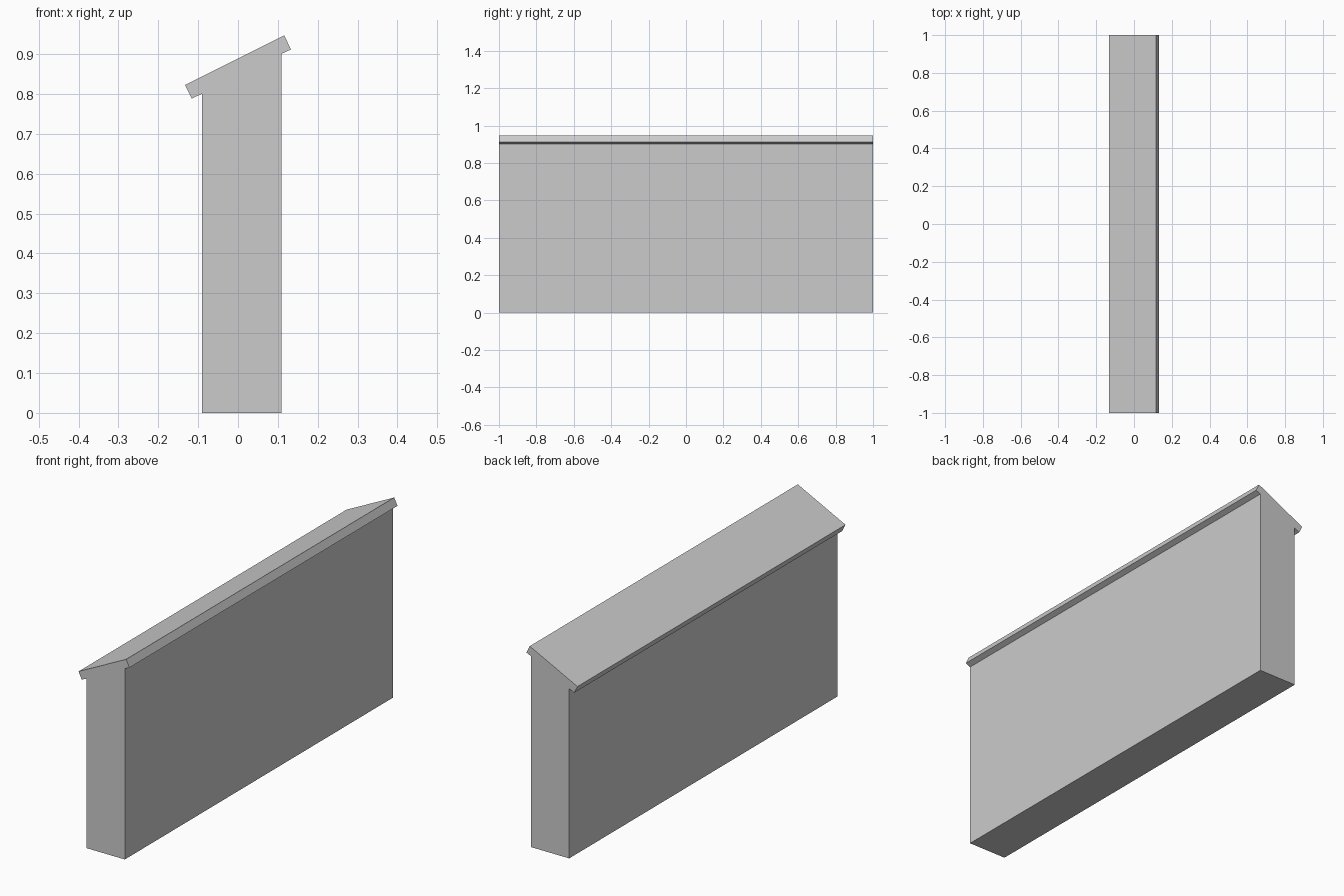
import bpy
import bmesh

cube = bpy.data.objects.get("Cube")
if cube:
    bpy.data.objects.remove(cube, do_unlink=True)

# One plain grey for the whole wall
grey = bpy.data.materials.new("plain_grey")
grey.use_nodes = True
colour = (0.6, 0.6, 0.6, 1)
grey.diffuse_color = colour
grey.node_tree.nodes["Principled BSDF"].inputs["Base Color"].default_value = colour


def extrude_profile(name, profile, length):
    """Sweep an x-z outline along y, centred on the origin."""
    bm = bmesh.new()
    face = bm.faces.new([bm.verts.new((x, -length / 2, z)) for x, z in profile])
    swept = bmesh.ops.extrude_face_region(bm, geom=[face])["geom"]
    verts = [v for v in swept if isinstance(v, bmesh.types.BMVert)]
    bmesh.ops.translate(bm, verts=verts, vec=(0, length, 0))
    bmesh.ops.recalc_face_normals(bm, faces=bm.faces)
    mesh = bpy.data.meshes.new(name)
    bm.to_mesh(mesh)
    bm.free()
    mesh.materials.append(grey)
    obj = bpy.data.objects.new(name, mesh)
    bpy.context.collection.objects.link(obj)
    return obj


# Straight wall with a sloping coping that overhangs both long sides
outline = [
    (-0.09, 0), (0.109, 0),
    (0.109, 0.901), (0.133, 0.912), (0.116, 0.947),
    (-0.133, 0.823), (-0.116, 0.789), (-0.09, 0.801),
]
extrude_profile("wall_with_sloped_coping", outline, 2)
